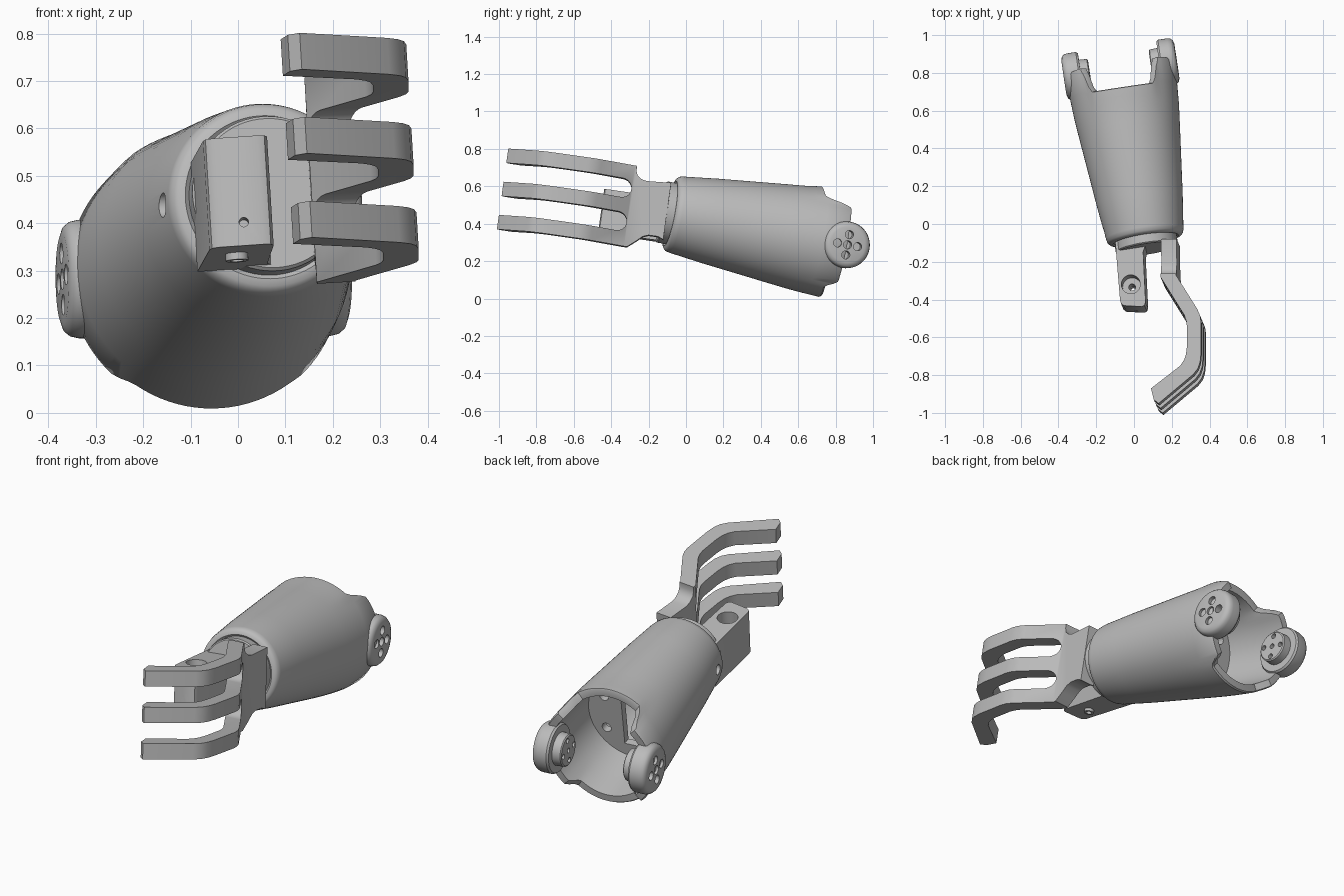
import bpy, bmesh
from math import sin, cos, pi, tau
from mathutils import Matrix, Vector

cube = bpy.data.objects.get("Cube")
if cube:
    bpy.data.objects.remove(cube, do_unlink=True)

grey = bpy.data.materials.new("plain grey")
grey.use_nodes = True
colour = (0.5, 0.5, 0.5, 1)
grey.diffuse_color = colour
grey.node_tree.nodes["Principled BSDF"].inputs["Base Color"].default_value = colour


def frame(x, y, z, origin):
    m = Matrix((x, y, z)).transposed().to_4x4()
    m.translation = origin
    return m


def finish(name, bm):
    bmesh.ops.remove_doubles(bm, verts=bm.verts, dist=0.0001)
    bmesh.ops.recalc_face_normals(bm, faces=bm.faces)
    mesh = bpy.data.meshes.new(name)
    bm.to_mesh(mesh)
    bm.free()
    mesh.materials.append(grey)
    obj = bpy.data.objects.new(name, mesh)
    bpy.context.collection.objects.link(obj)
    return obj


def lathe(name, profile, matrix, segs=64, stretch=lambda y, a: y):
    """Turn a closed (radius, y) profile round the local y axis."""
    bm = bmesh.new()
    grid = []
    for i in range(segs):
        a = tau * i / segs
        grid.append([bm.verts.new(matrix @ Vector((r * cos(a), stretch(y, a), r * sin(a))))
                     for r, y in profile])
    n = len(profile)
    for i in range(segs):
        p, q = grid[i], grid[(i + 1) % segs]
        for j in range(n):
            k = (j + 1) % n
            if profile[j][0] or profile[k][0]:
                bm.faces.new((p[j], p[k], q[k], q[j]))
    return finish(name, bm)


def prism(name, outline, lo, hi, matrix):
    bm = bmesh.new()
    low, high = ([bm.verts.new(matrix @ Vector((x, y, h))) for x, y in outline]
                 for h in (lo, hi))
    bm.faces.new(low)
    bm.faces.new(high)
    for i in range(len(outline)):
        j = (i + 1) % len(outline)
        bm.faces.new((low[i], low[j], high[j], high[i]))
    return finish(name, bm)


def rods(radius, items, matrix):
    """Parallel cylinders along local y, each given as (x, z, from, to)."""
    bm = bmesh.new()
    for x, z, lo, hi in items:
        place = matrix @ Matrix.Translation((x, (lo + hi) / 2, z)) @ Matrix.Rotation(pi / 2, 4, 'X')
        bmesh.ops.create_cone(bm, cap_ends=True, segments=24, radius1=radius,
                              radius2=radius, depth=hi - lo, matrix=place)
    return finish("cutter", bm)


def cut(obj, cutter):
    cutter.hide_render = True
    mod = obj.modifiers.new("cut", 'BOOLEAN')
    mod.operation, mod.solver, mod.object = 'DIFFERENCE', 'EXACT', cutter
    bpy.context.view_layer.objects.active = obj
    bpy.ops.object.modifier_apply(modifier=mod.name)
    bpy.data.objects.remove(cutter, do_unlink=True)


# Arm frame: local y runs from the wrist to the elbow pivot
wrist_at, elbow_at = Vector((0.062, -0.085, 0.455)), Vector((-0.072, 0.818, 0.285))
ay = (elbow_at - wrist_at).normalized()
ax = Vector((0.98, 0.196, 0))
ax = (ax - ax.dot(ay) * ay).normalized()
ARM = frame(ax, ay, ax.cross(ay), wrist_at)
ELBOW = 0.93


# Hollow sleeve with two side lugs at the elbow end
def sleeve_end(y, a):
    if y <= 0.7:
        return y
    w = min(max((abs(cos(a)) - 0.56) / 0.16, 0), 1)
    w = w * w * (3 - 2 * w)
    end = 0.83 + w * 0.1 - (1 - w) * 0.05 * sin(a)
    return 0.7 + (y - 0.7) / 0.23 * (end - 0.7)


sleeve = lathe("forearm_sleeve", [
    (0.16, 0.012), (0.175, 0), (0.19, 0.003), (0.202, 0.014), (0.207, 0.035), (0.23, 0.22),
    (0.251, 0.42), (0.27, 0.6), (0.28, 0.7), (0.286, 0.8), (0.291, 0.92), (0.285, 0.93),
    (0.25, 0.93), (0.244, 0.8), (0.24, 0.7), (0.21, 0.4), (0.165, 0.06)],
    ARM, 96, sleeve_end)
SIDE = ARM @ Matrix.Rotation(pi / 2, 4, 'Z')
cut(sleeve, rods(0.026, [(0.08, 0, 0.12, 0.3)], SIDE))

# Inner wall with a slot and fixing holes
bulkhead = lathe("inner_bulkhead", [(0, 0.54), (0.235, 0.54), (0.24, 0.58), (0, 0.58)], ARM)
cut(bulkhead, rods(0.024, [(x, z, 0.5, 0.65) for x in (-0.14, 0.14) for z in (-0.09, 0.09)], ARM))
cut(bulkhead, prism("cutter", [(-0.05, 0.5), (0.05, 0.5), (0.05, 0.65), (-0.05, 0.65)],
                    -0.16, 0.16, ARM))

# Elbow pivot discs with a cross of five holes on each face
for name, side in (("left_pivot", 1), ("right_pivot", -1)):
    m = ARM @ Matrix.Translation((0, ELBOW, 0)) @ Matrix.Rotation(-side * pi / 2, 4, 'Z')
    disc = lathe(name, [(0, 0.302), (0.095, 0.302), (0.112, 0.296), (0.121, 0.285),
                        (0.125, 0.268), (0.125, 0.22), (0.118, 0.21), (0.082, 0.21),
                        (0.08, 0.168), (0.074, 0.163), (0, 0.163)], m)
    cross = [(0, 0), (0.055, 0), (-0.055, 0), (0, 0.055), (0, -0.055)]
    cut(disc, rods(0.022, [(x, z, 0.245, 0.35) for x, z in cross], m))
    cut(disc, rods(0.013, [(x, z, 0.1, 0.2) for x, z in cross], m))

# Wrist plug
lathe("wrist", [(0, 0.05), (0.166, 0.05), (0.166, -0.042), (0.16, -0.048), (0, -0.048)], ARM)

# Hand frame: level with the finger tops, tipped a little forward
HAND = frame((1, 0, 0.061), (0, 1, -0.142), (-0.06, 0.14, 0.985), (0, 0, 0.659))
ACROSS = HAND @ Matrix(((0, 0, 1, 0), (1, 0, 0, 0), (0, 1, 0, 0), (0, 0, 0, 1)))
PITCH, DEPTH = 0.18, 0.078
HEIGHT = 2 * PITCH + DEPTH

# Hooked hand: one outline, slotted into three fingers and necked at the palm
hand = prism("three_finger_hand", [
    (0.222, -0.07), (0.222, -0.27), (0.335, -0.45), (0.35, -0.485), (0.355, -0.52),
    (0.355, -0.68), (0.35, -0.73), (0.338, -0.765), (0.315, -0.795), (0.13, -0.95),
    (0.105, -0.93), (0.09, -0.87), (0.245, -0.75), (0.265, -0.72), (0.275, -0.69),
    (0.28, -0.65), (0.28, -0.54), (0.276, -0.51), (0.265, -0.48), (0.14, -0.28),
    (0.14, -0.07)], -HEIGHT, 0, HAND)
radius = (PITCH - DEPTH) / 2
for i in range(2):
    mid = -i * PITCH - DEPTH - radius
    arc = [(-0.325 + radius * cos(t), mid + radius * sin(t))
           for t in (pi * k / 12 - pi / 2 for k in range(13))]
    cut(hand, prism("cutter", arc + [(-1.3, mid + radius), (-1.3, mid - radius)], -0.2, 0.7, ACROSS))
cut(hand, prism("cutter", [(-0.262, 0.1), (-0.262, -0.025), (-0.252, -0.05), (-0.23, -0.067),
                           (-0.2, -0.074), (0, -0.06), (0, 0.1)], -0.2, 0.7, ACROSS))
cut(hand, prism("cutter", [(-0.255, -0.6), (-0.255, -HEIGHT), (-0.21, -0.4), (-0.18, -0.372),
                           (-0.15, -0.36), (-0.1, -0.36), (-0.05, -0.38), (0, -0.4),
                           (0, -0.6)], -0.2, 0.7, ACROSS))

# Fixed thumb block with a vertical socket and a small front hole
TOP, BOTTOM = -0.137, -0.37
thumb = prism("thumb_block", [
    (-0.108, -0.07), (-0.082, -0.385), (-0.077, -0.402), (-0.062, -0.413), (0.032, -0.418),
    (0.047, -0.412), (0.053, -0.395), (0.04, -0.13), (0.048, -0.105), (0.07, -0.07)],
    BOTTOM, TOP, HAND)
SOCKET = HAND @ Matrix.Translation((-0.025, -0.3, 0)) @ Matrix.Rotation(pi / 2, 4, 'X')
cut(thumb, rods(0.05, [(0, 0, -0.25, -0.1)], SOCKET))
cut(thumb, rods(0.018, [(0, 0, -0.5, -0.2)], SOCKET))
cut(thumb, rods(0.01, [(-0.007, -0.32, -0.5, -0.38)], HAND))
lathe("thumb_bushing", [(0.014, -0.385), (0.024, -0.385), (0.024, -0.36), (0.014, -0.36)], SOCKET, 24)

# Smooth shading with sharp edges kept
bpy.ops.object.select_all(action='DESELECT')
for obj in bpy.context.collection.objects:
    if obj.type == 'MESH':
        obj.select_set(True)
        bpy.context.view_layer.objects.active = obj
bpy.ops.object.shade_smooth_by_angle(angle=0.6)
